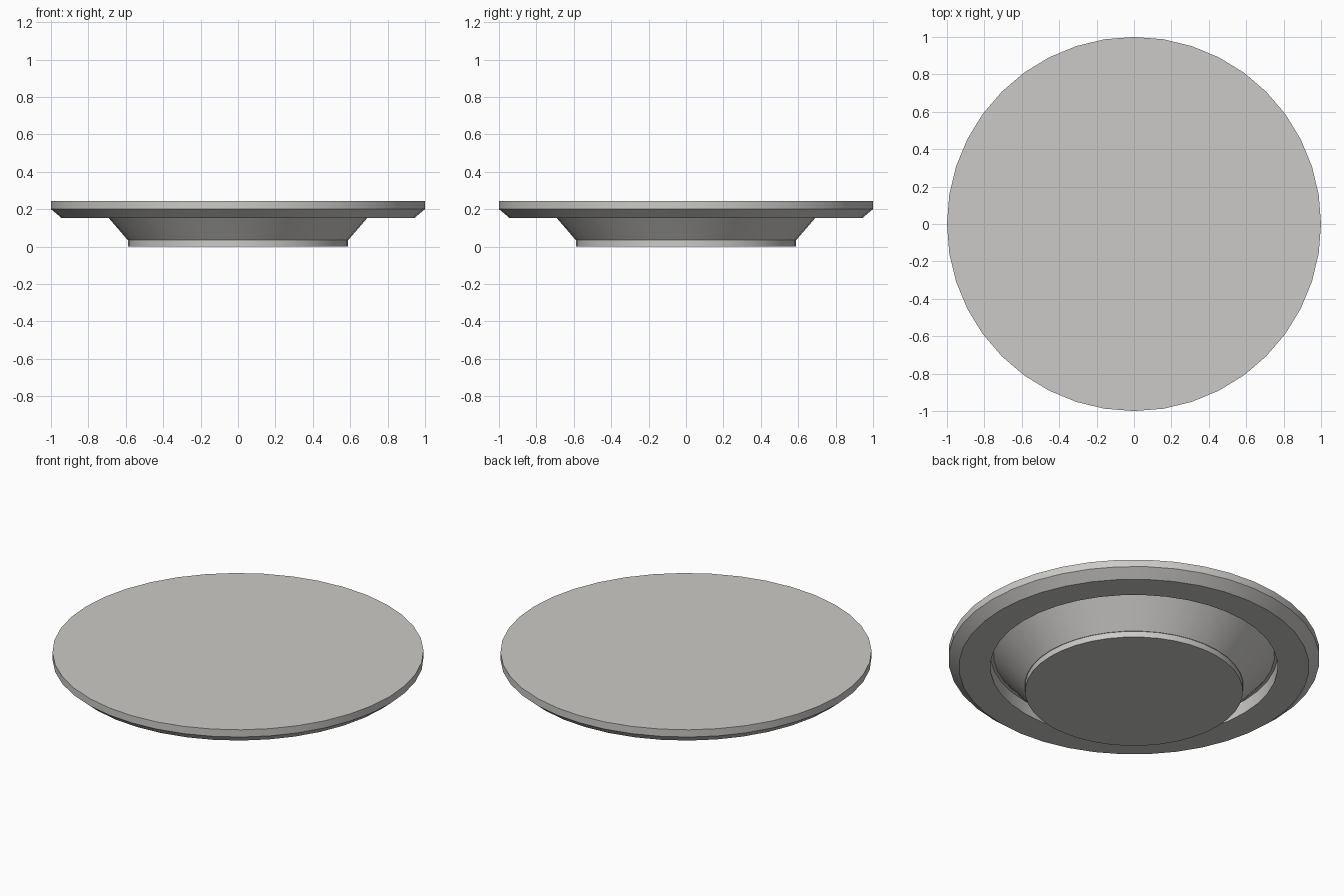
import bpy, bmesh, math

if "Cube" in bpy.data.objects:
    bpy.data.objects.remove(bpy.data.objects["Cube"])

SEGMENTS = 40


def lathe(name, profile, material):
    """Revolve (radius, z) points around z; a zero radius closes the end."""
    bm = bmesh.new()
    rings = []
    for r, z in profile:
        if r == 0:
            rings.append([bm.verts.new((0, 0, z))] * SEGMENTS)
            continue
        rings.append([bm.verts.new((r * math.cos(2 * math.pi * i / SEGMENTS),
                                    r * math.sin(2 * math.pi * i / SEGMENTS), z))
                      for i in range(SEGMENTS)])
    for low, high in zip(rings, rings[1:]):
        for i in range(SEGMENTS):
            j = (i + 1) % SEGMENTS
            corners = list(dict.fromkeys((low[i], low[j], high[j], high[i])))
            bm.faces.new(corners)
    bmesh.ops.recalc_face_normals(bm, faces=bm.faces)
    mesh = bpy.data.meshes.new(name)
    bm.to_mesh(mesh)
    bm.free()
    mesh.materials.append(material)
    obj = bpy.data.objects.new(name, mesh)
    bpy.context.collection.objects.link(obj)
    bpy.ops.object.select_all(action='DESELECT')
    obj.select_set(True)
    bpy.context.view_layer.objects.active = obj
    bpy.ops.object.shade_smooth_by_angle(angle=math.radians(25))
    return obj


grey = bpy.data.materials.new("light_grey")
grey.diffuse_color = (0.60, 0.59, 0.57, 1)
grey.use_nodes = True
grey.node_tree.nodes["Principled BSDF"].inputs["Base Color"].default_value = grey.diffuse_color

# One closed turned body: foot, flared cone, groove, rim underside, chamfer, edge, top
lathe("round_plate", [
    (0, 0), (0.587, 0), (0.587, 0.035),          # foot
    (0.59, 0.035), (0.758, 0.23),                # flared cone rising into the groove
    (0.775, 0.23), (0.775, 0.153),               # groove ceiling and outer wall
    (0.944, 0.153), (1, 0.2), (1, 0.243),        # rim underside, chamfer, edge
    (0, 0.243),                                  # flat top
], grey)
